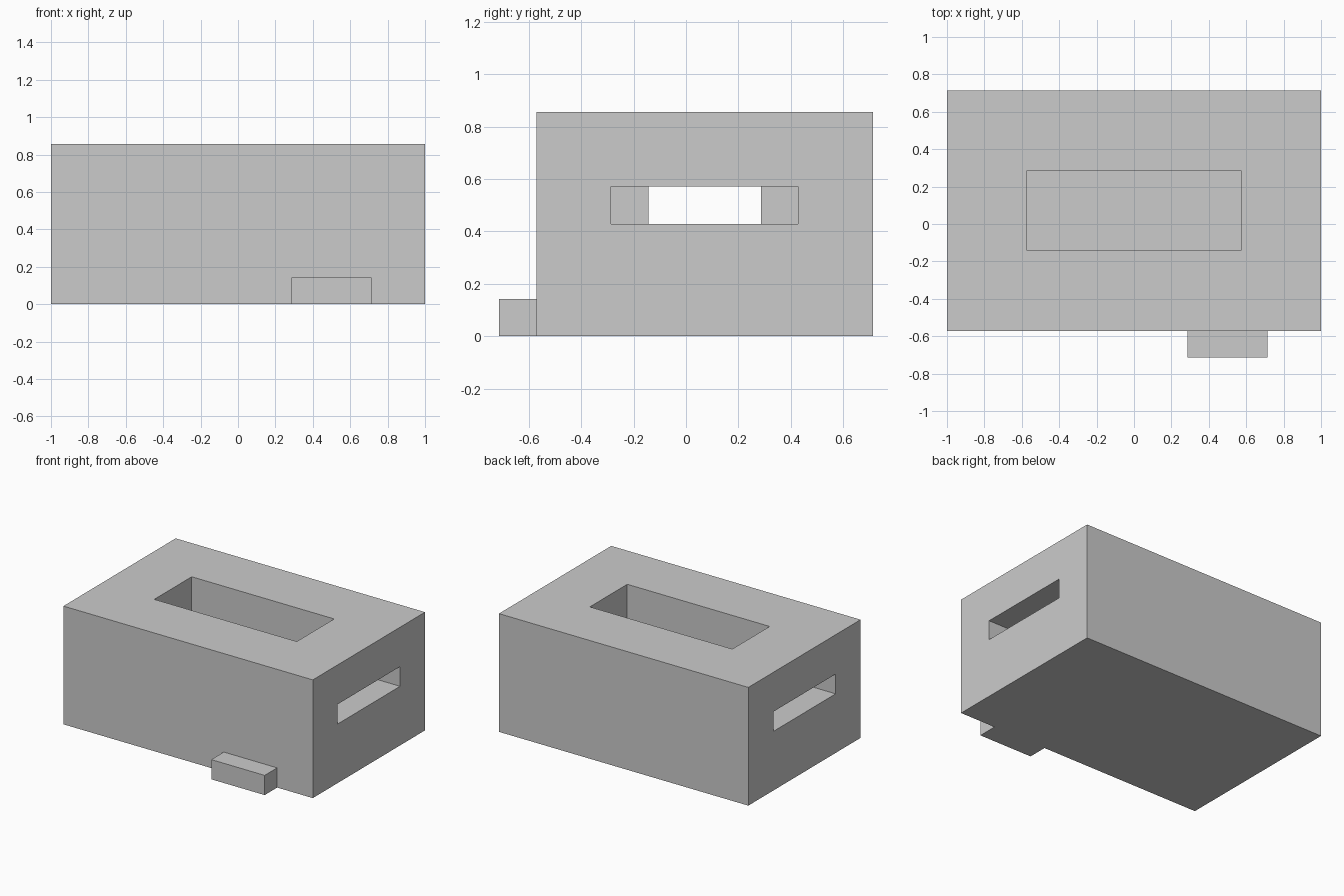
import bpy

if "Cube" in bpy.data.objects:
    bpy.data.objects.remove(bpy.data.objects["Cube"])

U = 1 / 7  # the model sits on a grid of 14 x 10 x 6 units


def box(name, x, y, z):
    """Axis-aligned box from (min, max) ranges in grid units."""
    bpy.ops.mesh.primitive_cube_add(size=1)
    ob = bpy.context.object
    ob.name = ob.data.name = name
    for v in ob.data.vertices:
        v.co = [r[c > 0] * U for r, c in zip((x, y, z), v.co)]
    return ob


def cut(target, cutter):
    """Subtract the cutter from the target and remove it."""
    mod = target.modifiers.new(cutter.name, 'BOOLEAN')
    mod.operation = 'DIFFERENCE'
    mod.solver = 'EXACT'
    mod.object = cutter
    cutter.hide_render = True
    bpy.context.view_layer.objects.active = target
    bpy.ops.object.modifier_apply(modifier=mod.name)
    bpy.data.objects.remove(cutter, do_unlink=True)


# Main block with thick walls
body = box("body", (-7, 7), (-4, 5), (0, 6))

# Rectangular well in the top
cut(body, box("well_cutter", (-4, 4), (-1, 2), (3, 7)))

# Wide slots from both ends into the well
for side in (-1, 1):
    x = sorted((side * 4, side * 8))
    cut(body, box("slot_cutter", x, (-2, 3), (3, 4)))

# Small step at the foot of the front
box("front_step", (2, 5), (-5, -4), (0, 1))
